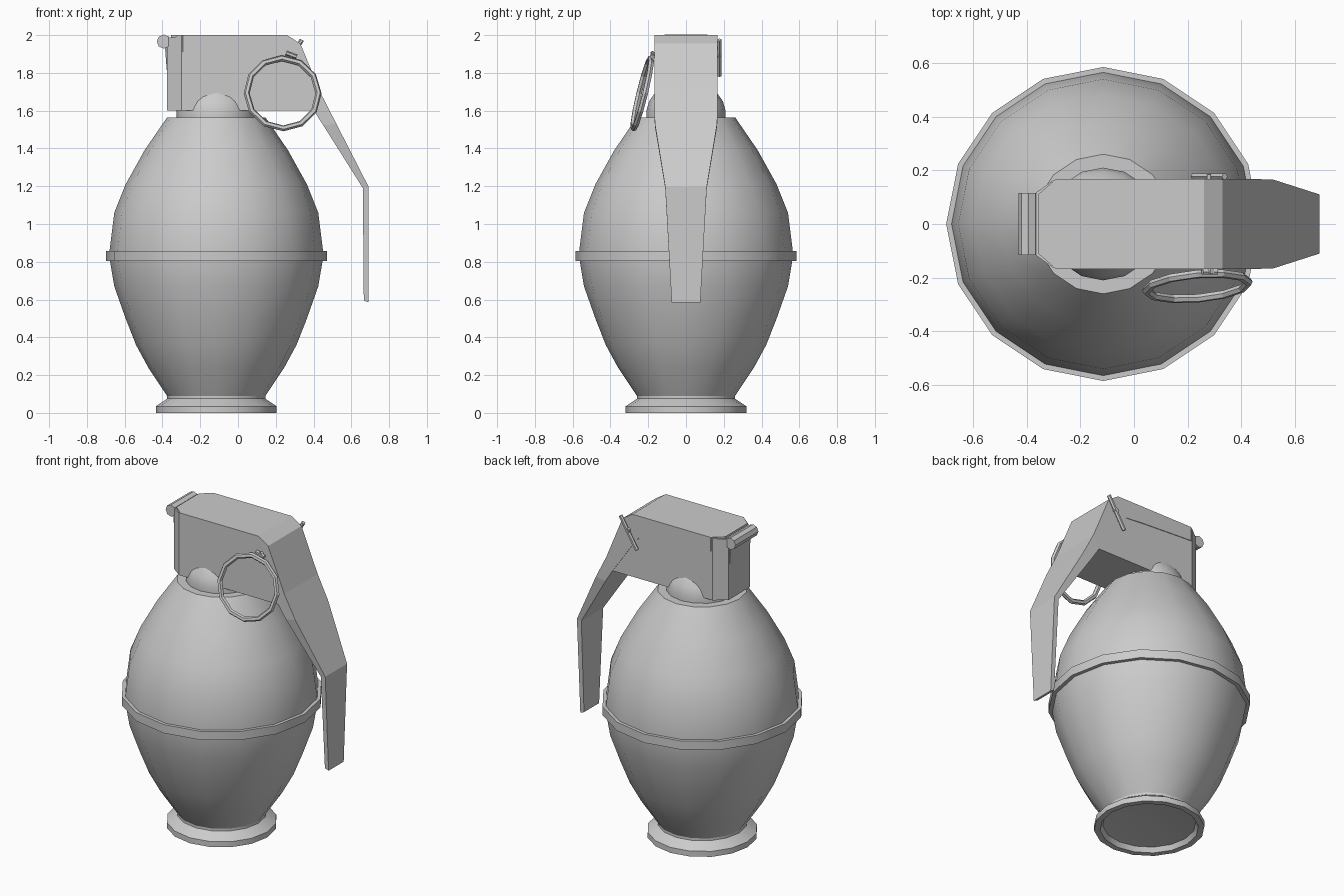
import bpy, bmesh, math
from mathutils import Vector, Matrix

if "Cube" in bpy.data.objects:
    bpy.data.objects.remove(bpy.data.objects["Cube"])

CX = -0.115  # axis of the round body


def finish(bm, name, smooth=None):
    bmesh.ops.recalc_face_normals(bm, faces=bm.faces)
    mesh = bpy.data.meshes.new(name)
    bm.to_mesh(mesh)
    bm.free()
    obj = bpy.data.objects.new(name, mesh)
    bpy.context.collection.objects.link(obj)
    if smooth:
        bpy.ops.object.select_all(action='DESELECT')
        obj.select_set(True)
        bpy.context.view_layer.objects.active = obj
        bpy.ops.object.shade_smooth_by_angle(angle=math.radians(smooth))
    return obj


def lathe(name, profile, sides=16):
    """Spin (radius, z) points round the body axis."""
    bm = bmesh.new()
    verts = [bm.verts.new((CX + r, 0, z)) for r, z in profile]
    edges = [bm.edges.new(p) for p in zip(verts, verts[1:])]
    bmesh.ops.spin(bm, geom=verts + edges, cent=(CX, 0, 0), axis=(0, 0, 1),
                   angle=2 * math.pi, steps=sides)
    bmesh.ops.remove_doubles(bm, verts=bm.verts, dist=1e-4)
    return finish(bm, name, 30)


def loft(name, stations):
    """Box-section strip: each station is (outer xz, inner xz, half width)."""
    bm = bmesh.new()
    rings = [[bm.verts.new((p[0], s * w, p[1]))
              for p, s in ((a, -1), (a, 1), (b, 1), (b, -1))]
             for a, b, w in stations]
    for r0, r1 in zip(rings, rings[1:]):
        for i in range(4):
            j = (i + 1) % 4
            bm.faces.new((r0[i], r0[j], r1[j], r1[i]))
    bm.faces.new(rings[0])
    bm.faces.new(rings[-1])
    return finish(bm, name)


def rod(name, start, end, radius, sides):
    a, b = Vector(start), Vector(end)
    rot = (b - a).to_track_quat('Z', 'Y').to_matrix().to_4x4()
    bm = bmesh.new()
    bmesh.ops.create_cone(bm, cap_ends=True, segments=sides, radius1=radius,
                          radius2=radius, depth=(b - a).length,
                          matrix=Matrix.Translation((a + b) / 2) @ rot)
    return finish(bm, name, 40)


# Egg-shaped body with foot and recessed underside
lathe("body", [(0, 0.06), (0.27, 0.03), (0.285, 0), (0.32, 0), (0.32, 0.035),
               (0.26, 0.075), (0.26, 0.09), (0.36, 0.24), (0.425, 0.36),
               (0.48, 0.5), (0.54, 0.67), (0.562, 0.80), (0.565, 0.86),
               (0.54, 1.06), (0.48, 1.21), (0.38, 1.39), (0.26, 1.565),
               (0.21, 1.565)])

# Raised seam round the middle
lathe("seam_band", [(0.55, 0.803), (0.585, 0.803), (0.585, 0.858), (0.55, 0.858)])

# Neck with shoulders that bulge past the sides of the head
lathe("neck", [(0.21, 1.56), (0.21, 1.6), (0.195, 1.65), (0.16, 1.70), (0, 1.74)])

# Head block
loft("fuse_head", [((-0.375, 1.985), (-0.375, 1.6), 0.11),
                   ((-0.30, 1.995), (-0.30, 1.6), 0.164),
                   ((0.26, 1.995), (0.26, 1.6), 0.164),
                   ((0.32, 1.95), (0.32, 1.6), 0.164),
                   ((0.405, 1.75), (0.405, 1.6), 0.164)])

# Lever: cap over the head, then the tapering handle
loft("lever", [((-0.355, 2.0), (-0.355, 1.93), 0.112),
               ((-0.29, 2.0), (-0.29, 1.91), 0.168),
               ((0.10, 2.0), (0.08, 1.89), 0.168),
               ((0.26, 2.0), (0.20, 1.88), 0.168),
               ((0.33, 1.955), (0.27, 1.79), 0.168),
               ((0.444, 1.68), (0.405, 1.595), 0.168),
               ((0.52, 1.532), (0.453, 1.52), 0.165),
               ((0.692, 1.196), (0.661, 1.19), 0.11),
               ((0.692, 0.585), (0.666, 0.595), 0.076)])

# Hinge roll and its support at the rear of the head
rod("hinge_roll", (-0.393, -0.115, 1.966), (-0.393, 0.115, 1.966), 0.037, 8)
loft("hinge_support", [((-0.376, 1.80), (-0.36, 1.80), 0.10),
                       ((-0.388, 1.95), (-0.36, 1.95), 0.10)])

# Safety pin with a bent end on the back
rod("pin", (0.285, -0.185, 1.895), (0.285, 0.185, 1.895), 0.015, 6)
rod("pin_bent_end", (0.222, 0.177, 1.785), (0.338, 0.177, 1.975), 0.012, 6)

# Pull ring hanging from the pin
normal = Vector((0.41, 0.035, 0)).cross(Vector((0, 0.095, 0.39)))
bpy.ops.mesh.primitive_torus_add(major_segments=12, minor_segments=6,
                                 major_radius=0.191, minor_radius=0.016,
                                 location=(0.236, -0.232, 1.692),
                                 rotation=normal.to_track_quat('Z', 'Y').to_euler())
bpy.context.object.name = "pull_ring"
rod("pin_loop", (0.255, -0.178, 1.905), (0.31, -0.178, 1.885), 0.012, 6)
